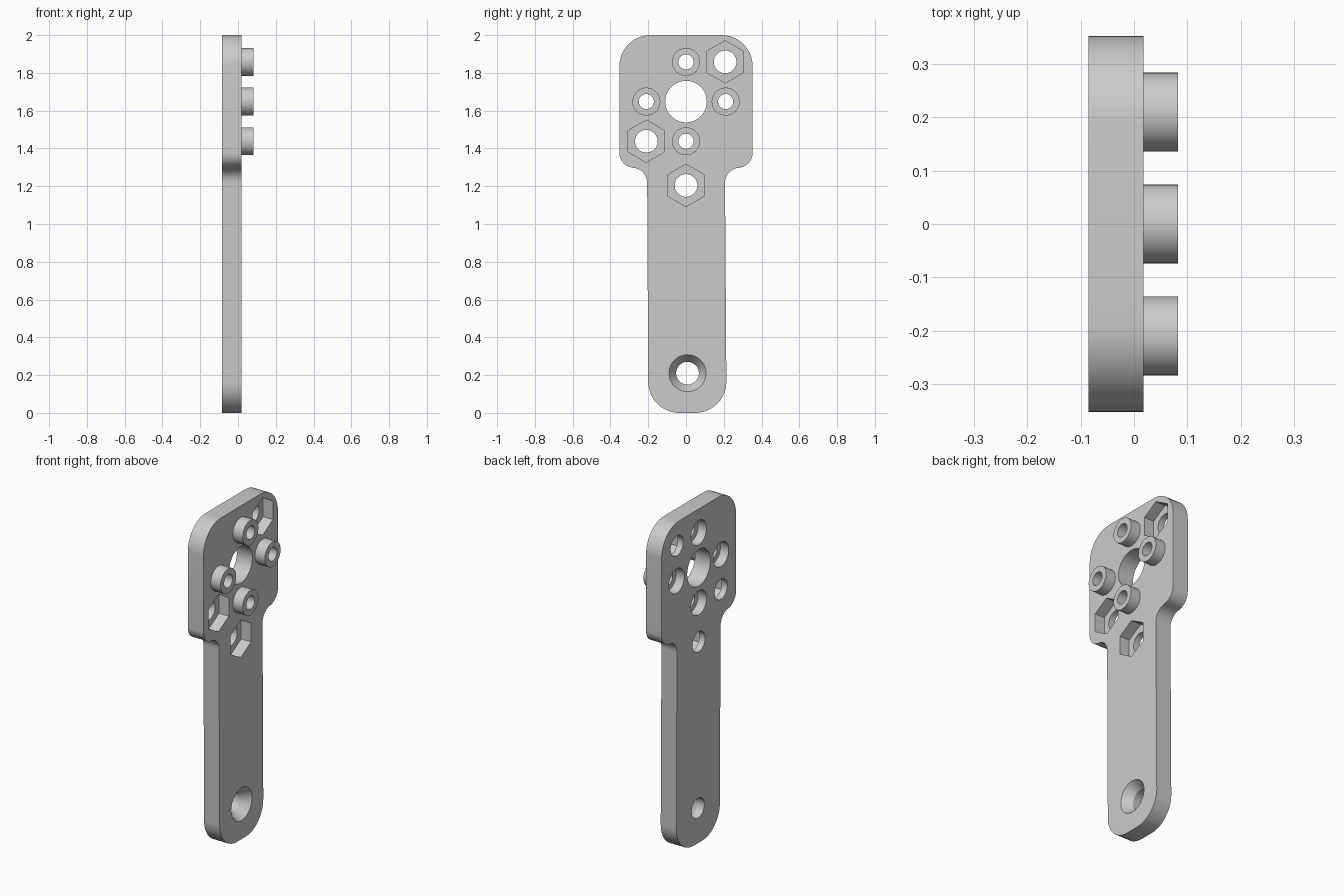
import bpy, bmesh, math
from mathutils import Vector

cube = bpy.data.objects.get("Cube")
if cube:
    bpy.data.objects.remove(cube, do_unlink=True)

BACK, FACE, TIP = -0.085, 0.018, 0.083   # plate back, plate face, boss tip
PIN, COUNTERBORE, POCKET = 0.04, 0.073, 0.065

grey = bpy.data.materials.new("plain grey")
grey.use_nodes = True
grey.diffuse_color = (0.6, 0.6, 0.6, 1)
grey.node_tree.nodes["Principled BSDF"].inputs["Base Color"].default_value = (0.6, 0.6, 0.6, 1)


def make_object(name, bm):
    bmesh.ops.recalc_face_normals(bm, faces=bm.faces)
    mesh = bpy.data.meshes.new(name)
    bm.to_mesh(mesh)
    bm.free()
    mesh.materials.append(grey)
    obj = bpy.data.objects.new(name, mesh)
    bpy.context.collection.objects.link(obj)
    return obj


def rounded(corners, steps=12):
    """Round each (y, z, radius) corner of an outline with an arc."""
    points = []
    for i, (y, z, r) in enumerate(corners):
        p = Vector((y, z))
        a = (Vector(corners[i - 1][:2]) - p).normalized()
        b = (Vector(corners[(i + 1) % len(corners)][:2]) - p).normalized()
        half = a.angle(b) / 2
        centre = p + (a + b).normalized() * r / math.sin(half)
        start = p + a * r / math.tan(half) - centre
        end = p + b * r / math.tan(half) - centre
        sweep = start.angle(end)
        for k in range(steps + 1):
            t = k / steps
            arc = (start * math.sin((1 - t) * sweep) + end * math.sin(t * sweep)) / math.sin(sweep)
            points.append(centre + arc)
    return points


def turned(name, y, z, profile, sides=48, closed=False):
    """Sweep (x, radius) points about an axis along x; cap the ends unless closed."""
    bm = bmesh.new()
    rings = []
    for x, r in profile:
        angles = [math.tau * k / sides for k in range(sides)]
        rings.append([bm.verts.new((x, y + r * math.sin(a), z + r * math.cos(a))) for a in angles])
    for low, high in zip(rings, rings[1:]):
        for k in range(sides):
            n = (k + 1) % sides
            bm.faces.new((low[k], low[n], high[n], high[k]))
    if closed:
        bm.faces.new(rings[0])
        bm.faces.new(rings[-1])
    return make_object(name, bm)


# Plate outline: wide head on a slightly tilted arm
outline = rounded([
    (-0.353, 2.0, 0.165), (-0.353, 1.298, 0.08), (-0.206, 1.298, 0.08), (-0.199, 0.0, 0.165),
    (0.215, 0.0, 0.165), (0.206, 1.298, 0.08), (0.353, 1.298, 0.08), (0.353, 2.0, 0.165)])
bm = bmesh.new()
base = bm.faces.new([bm.verts.new((BACK, y, z)) for y, z in outline])
extruded = bmesh.ops.extrude_face_region(bm, geom=[base], use_keep_orig=True)
moved = [v for v in extruded["geom"] if isinstance(v, bmesh.types.BMVert)]
bmesh.ops.translate(bm, verts=moved, vec=(FACE - BACK, 0, 0))
plate = make_object("plate", bm)

# Hole positions around the central bore
HUB, SPREAD = 1.648, 0.21
boss_spots = {"top": (0, HUB + SPREAD), "bottom": (0, HUB - SPREAD),
              "left": (SPREAD, HUB), "right": (-SPREAD, HUB)}
nut_spots = [(SPREAD - 0.003, HUB + SPREAD), (-SPREAD, HUB - SPREAD), (0, 1.204)]
OUT_BACK, OUT_FACE = BACK - 0.05, FACE + 0.05


def cutter(y, z, profile, sides=48):
    return turned("cutter", y, z, profile, sides, closed=True)


# Central bore and countersunk arm hole
cutters = [
    cutter(0, HUB, [(OUT_BACK, 0.11), (OUT_FACE, 0.11)], 64),
    cutter(0.008, 0.21, [(OUT_BACK, 0.06), (FACE - 0.055, 0.06), (FACE, 0.098), (OUT_FACE, 0.098)])]
# Stepped pin holes behind the bosses
for y, z in boss_spots.values():
    step = BACK + 0.055
    cutters.append(cutter(y, z, [(OUT_BACK, COUNTERBORE), (step, COUNTERBORE), (step, PIN), (OUT_FACE, PIN)]))
# Nut pockets with through holes
for y, z in nut_spots:
    cutters.append(cutter(y, z, [(OUT_BACK, 0.06), (OUT_FACE, 0.06)]))
    cutters.append(cutter(y, z, [(FACE - POCKET, 0.112), (OUT_FACE, 0.112)], 6))

for tool in cutters:
    mod = plate.modifiers.new("cut", "BOOLEAN")
    mod.operation, mod.solver, mod.object = "DIFFERENCE", "EXACT", tool
graph = bpy.context.evaluated_depsgraph_get()
cut_mesh = bpy.data.meshes.new_from_object(plate.evaluated_get(graph))
plate.modifiers.clear()
plate.data = cut_mesh
for tool in cutters:
    bpy.data.objects.remove(tool, do_unlink=True)

# Hollow bosses standing on the plate face
parts = [plate]
for side, (y, z) in boss_spots.items():
    parts.append(turned(side + "_boss", y, z, [(FACE, 0.074), (TIP, 0.074), (TIP, PIN), (FACE, PIN)]))

# Smooth the round walls, keep the edges sharp
bpy.ops.object.select_all(action="DESELECT")
for part in parts:
    part.select_set(True)
bpy.context.view_layer.objects.active = plate
bpy.ops.object.shade_smooth_by_angle(angle=math.radians(30))
